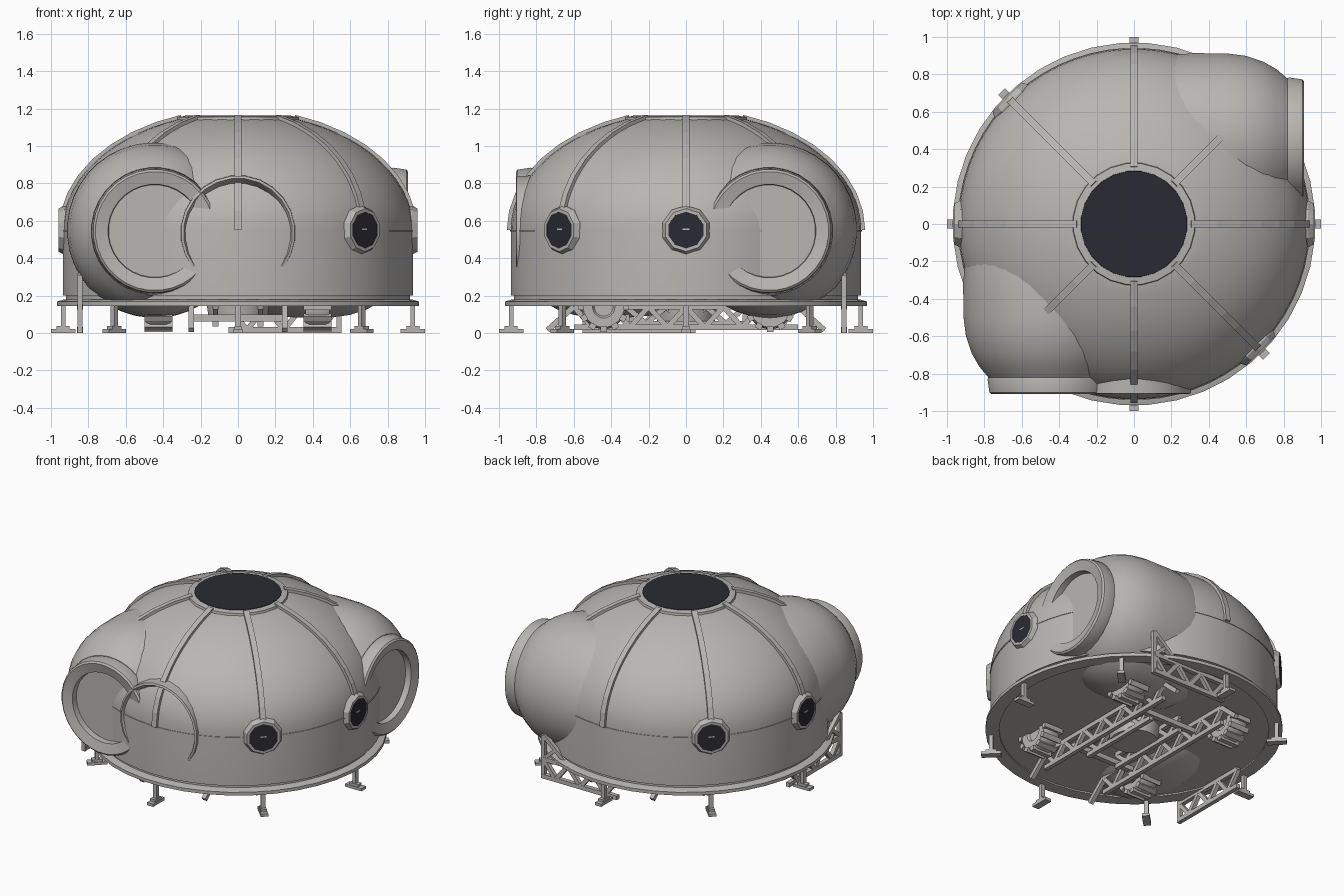
import bpy, bmesh, math
from mathutils import Vector, Matrix

cube = bpy.data.objects.get("Cube")
if cube:
    bpy.data.objects.remove(cube, do_unlink=True)


def material(name, rgb):
    m = bpy.data.materials.new(name)
    m.use_nodes = True
    m.diffuse_color = (*rgb, 1)
    m.node_tree.nodes["Principled BSDF"].inputs["Base Color"].default_value = (*rgb, 1)
    return m


GREY = material("hull_grey", (0.48, 0.47, 0.45))
GLASS = material("dark_glass", (0.023, 0.023, 0.033))


def finish(name, bm, mat=GREY, smooth=True):
    bmesh.ops.recalc_face_normals(bm, faces=bm.faces)
    mesh = bpy.data.meshes.new(name)
    bm.to_mesh(mesh)
    bm.free()
    mesh.materials.append(mat)
    ob = bpy.data.objects.new(name, mesh)
    bpy.context.collection.objects.link(ob)
    if smooth:
        bpy.ops.object.select_all(action='DESELECT')
        ob.select_set(True)
        bpy.context.view_layer.objects.active = ob
        bpy.ops.object.shade_smooth_by_angle(angle=math.radians(35))
    return ob


def lathe(name, profile, segs=48, axis=(0, 0, 1), origin=(0, 0, 0), mat=GREY,
          closed=False, smooth=True):
    """Spin (radius, height) points round an axis."""
    rot = Vector(axis).to_track_quat('Z', 'Y').to_matrix().to_4x4()
    mtx = Matrix.Translation(origin) @ rot
    bm = bmesh.new()
    rings = []
    for r, h in profile:
        if r == 0:
            rings.append([bm.verts.new(mtx @ Vector((0, 0, h)))] * segs)
            continue
        angles = [math.tau * (i + 0.5) / segs for i in range(segs)]
        rings.append([bm.verts.new(mtx @ Vector((r * math.cos(a), r * math.sin(a), h)))
                      for a in angles])
    pairs = list(zip(rings, rings[1:])) + ([(rings[-1], rings[0])] if closed else [])
    for a, b in pairs:
        for i in range(segs):
            j = (i + 1) % segs
            quad = list(dict.fromkeys((a[i], a[j], b[j], b[i])))
            if len(quad) > 2:
                bm.faces.new(quad)
    return finish(name, bm, mat, smooth)


def bar(bm, a, b, w):
    """Add a square bar from a to b."""
    a, b = Vector(a), Vector(b)
    along = b - a
    rot = along.to_track_quat('Z', 'Y').to_matrix().to_4x4()
    mtx = Matrix.Translation((a + b) / 2) @ rot @ Matrix.Diagonal((w, w, along.length, 1))
    bmesh.ops.create_cube(bm, size=1, matrix=mtx)


def box(bm, centre, size, angle=0):
    mtx = Matrix.Rotation(angle, 4, 'Z') @ Matrix.Translation(centre) @ Matrix.Diagonal((*size, 1))
    bmesh.ops.create_cube(bm, size=1, matrix=mtx)


# Dome shell: straight wall and elliptical roof
R, SILL, RISE = 0.938, 0.55, 0.63


def roof(t, lift=0.0):
    return ((R + lift) * math.cos(t), SILL + (RISE + lift) * math.sin(t))


T_TOP = math.acos(0.3 / R)
curve = [roof(T_TOP * i / 14) for i in range(15)]
lathe("dome_shell", [(0, 0.155), (0.92, 0.155), (0.92, 0.2), (R, 0.2)] + curve + [(0, 1.14)], 64)
lathe("wall_seam", [(R - 0.01, 0.542), (R + 0.004, 0.542), (R + 0.004, 0.55), (R - 0.01, 0.55)],
      64, closed=True)
lathe("base_ring", [(0.88, 0.145), (0.97, 0.145), (0.97, 0.168), (0.93, 0.18), (0.88, 0.18)],
      40, closed=True)
lathe("floor_hatch", [(0, 0.06), (0.155, 0.06), (0.17, 0.16)], 24)

# Skylight
lathe("skylight_frame", [(0.27, 1.12), (0.335, 1.11), (0.325, 1.155), (0.285, 1.16)],
      24, closed=True)
lathe("skylight_glass", [(0.288, 1.15), (0.284, 1.163), (0, 1.163)], 24, mat=GLASS)

# Roof ribs, eight around the dome
bm = bmesh.new()
for k in range(8):
    turn = Matrix.Rotation(k * math.pi / 4, 3, 'Z')
    rows = []
    for i in range(9):
        t = T_TOP * i / 8
        row = []
        for lift, side in ((-0.015, -1), (0.02, -1), (0.02, 1), (-0.015, 1)):
            r, z = roof(t, lift)
            row.append(bm.verts.new(turn @ Vector((r, side * 0.019, z))))
        rows.append(row)
    for a, b in zip(rows, rows[1:]):
        for i in range(4):
            j = (i + 1) % 4
            bm.faces.new((a[i], a[j], b[j], b[i]))
    bm.faces.new(rows[0])
    bm.faces.new(rows[-1])
finish("roof_ribs", bm, smooth=False)

# Round windows in faceted frames
for k in (0, -1, 4, 3):
    a = k * math.pi / 4
    out = (math.cos(a), math.sin(a), 0)
    at = (0, 0, SILL)
    lathe("window_frame", [(0.095, 0.87), (0.13, 0.87), (0.132, 0.93), (0.115, 0.96), (0.098, 0.96)],
          10, out, at, closed=True, smooth=False)
    lathe("window_glass", [(0.104, 0.94), (0.1, 0.957), (0, 0.957)], 20, out, at, mat=GLASS)

# Two side pods reaching under the floor, with shallow docking ports
for axis, origin in (((0, -1, 0), (-0.445, 0, SILL)), ((1, 0, 0), (0, 0.445, SILL))):
    lathe("pod_body", [(0, -0.22), (0.2, -0.18), (0.34, -0.09), (0.42, 0.03), (0.457, 0.17),
                       (0.47, 0.32), (0.468, 0.5), (0.455, 0.6), (0.425, 0.69), (0.385, 0.76),
                       (0.335, 0.82), (0, 0.82)], 40, axis, origin)
    port = Vector(origin) - Vector((0, 0, 0.005))
    lathe("docking_port", [(0.33, 0.8), (0.34, 0.83), (0.33, 0.9), (0.318, 0.91),
                           (0.25, 0.892), (0.247, 0.85), (0, 0.85)], 32, axis, port)

# Front doorway arch
lathe("front_door_ring", [(0.26, 0.79), (0.31, 0.79), (0.306, 0.905), (0.292, 0.91), (0.268, 0.87)],
      24, (0, -1, 0), (0, 0, 0.535), closed=True)

# Support legs with foot pads
bm = bmesh.new()
for k in range(8):
    a = k * math.pi / 4
    box(bm, (0.935, 0, 0.08), (0.025, 0.03, 0.14), a)
    box(bm, (0.935, 0, 0.01), (0.13, 0.05, 0.02), a)
    box(bm, (0.935, 0, 0.028), (0.07, 0.04, 0.018), a)
finish("support_legs", bm, smooth=False)


def truss(bm, place, start, end, bays, low=0.016, high=0.14):
    """Zigzag frame; place maps (distance, height) to a point."""
    step = (end - start) / bays
    for z in (low, high):
        bar(bm, place(start, z), place(end, z), 0.03)
    for i in range(bays):
        s = start + i * step
        bar(bm, place(s, high), place(s + step / 2, low), 0.028)
        bar(bm, place(s + step / 2, low), place(s + step, high), 0.028)


# Undercarriage frames
bm = bmesh.new()
for x in (-0.25, 0.25):
    truss(bm, lambda s, z, x=x: (x, s, z), -0.6, 0.6, 6, 0.03)
    for e in (-1, 1):
        bar(bm, (x, e * 0.6, 0.14), (x, e * 0.74, 0.015), 0.03)
for x in (-0.12, 0.12):
    truss(bm, lambda s, z, x=x: (x, s, z), -0.32, 0.32, 3, 0.05)
for y in (-0.32, 0.32):
    bar(bm, (-0.25, y, 0.08), (0.25, y, 0.08), 0.035)
finish("undercarriage_frame", bm, smooth=False)

# Pod support trusses, mirrored across the diagonal
bm = bmesh.new()
for place in (lambda s, z: (-0.845, -s, z), lambda s, z: (s, 0.845, z)):
    truss(bm, place, -0.05, 0.54, 3)
    bar(bm, place(0.54, 0), place(0.54, 0.31), 0.028)
    bar(bm, place(0.54, 0.31), place(0.34, 0.14), 0.028)
    bar(bm, place(0.54, 0.14), place(0.44, 0.23), 0.024)
finish("pod_trusses", bm, smooth=False)

# Wheels with tread lugs
for x in (-0.425, 0.425):
    for y in (-0.44, 0.45):
        lathe("wheel", [(0, -0.05), (0.05, -0.05), (0.06, -0.065), (0.11, -0.065), (0.12, -0.045),
                        (0.12, 0.045), (0.11, 0.065), (0.06, 0.065), (0.05, 0.05), (0, 0.05)],
              24, (1, 0, 0), (x, y, 0.14))
        bm = bmesh.new()
        for k in range(12):
            turn = Matrix.Translation((x, y, 0.14)) @ Matrix.Rotation(math.tau * k / 12, 4, 'X')
            bmesh.ops.create_cube(bm, size=1, matrix=turn @ Matrix.Translation((0, 0, 0.12))
                                  @ Matrix.Diagonal((0.15, 0.035, 0.03, 1)))
        finish("wheel_treads", bm, smooth=False)
